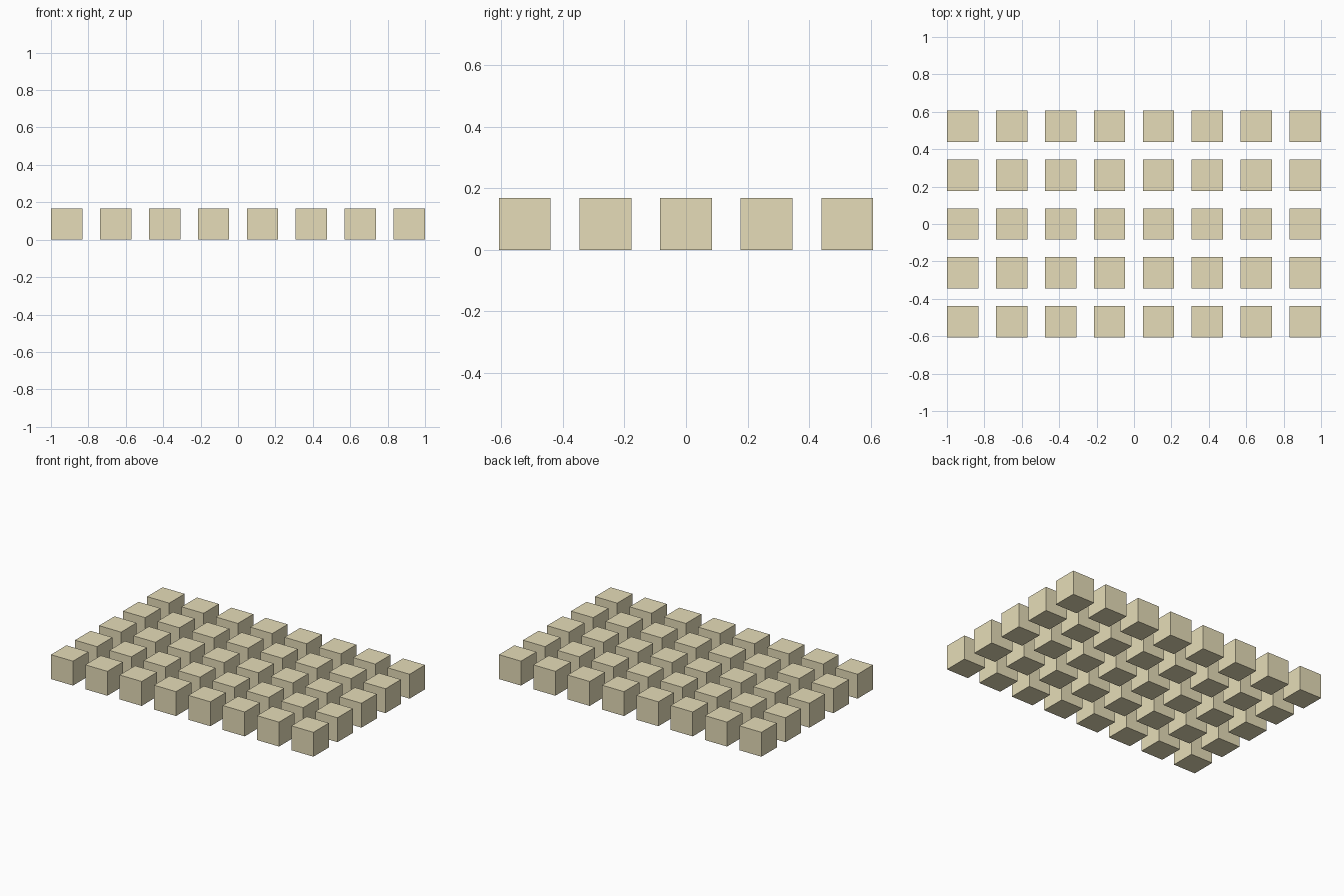
import bpy

if "Cube" in bpy.data.objects:
    bpy.data.objects.remove(bpy.data.objects["Cube"])

COLUMNS, ROWS = 8, 5
SIZE = 0.168
PITCH = (2 - SIZE) / (COLUMNS - 1)

mat = bpy.data.materials.new("sand")
mat.diffuse_color = (0.79, 0.72, 0.48, 1)
mat.use_nodes = True
mat.node_tree.nodes["Principled BSDF"].inputs["Base Color"].default_value = mat.diffuse_color

# One cube, shared by every place in the grid
bpy.ops.mesh.primitive_cube_add(size=SIZE)
first = bpy.context.object
mesh = first.data
mesh.name = "cube"
mesh.materials.append(mat)
bpy.data.objects.remove(first)

# Grid of separate cubes standing on the ground
for row in range(ROWS):
    for col in range(COLUMNS):
        cube = bpy.data.objects.new(f"cube_row{row + 1}_column{col + 1}", mesh)
        cube.location = ((col - (COLUMNS - 1) / 2) * PITCH,
                         (row - (ROWS - 1) / 2) * PITCH,
                         SIZE / 2)
        bpy.context.collection.objects.link(cube)
